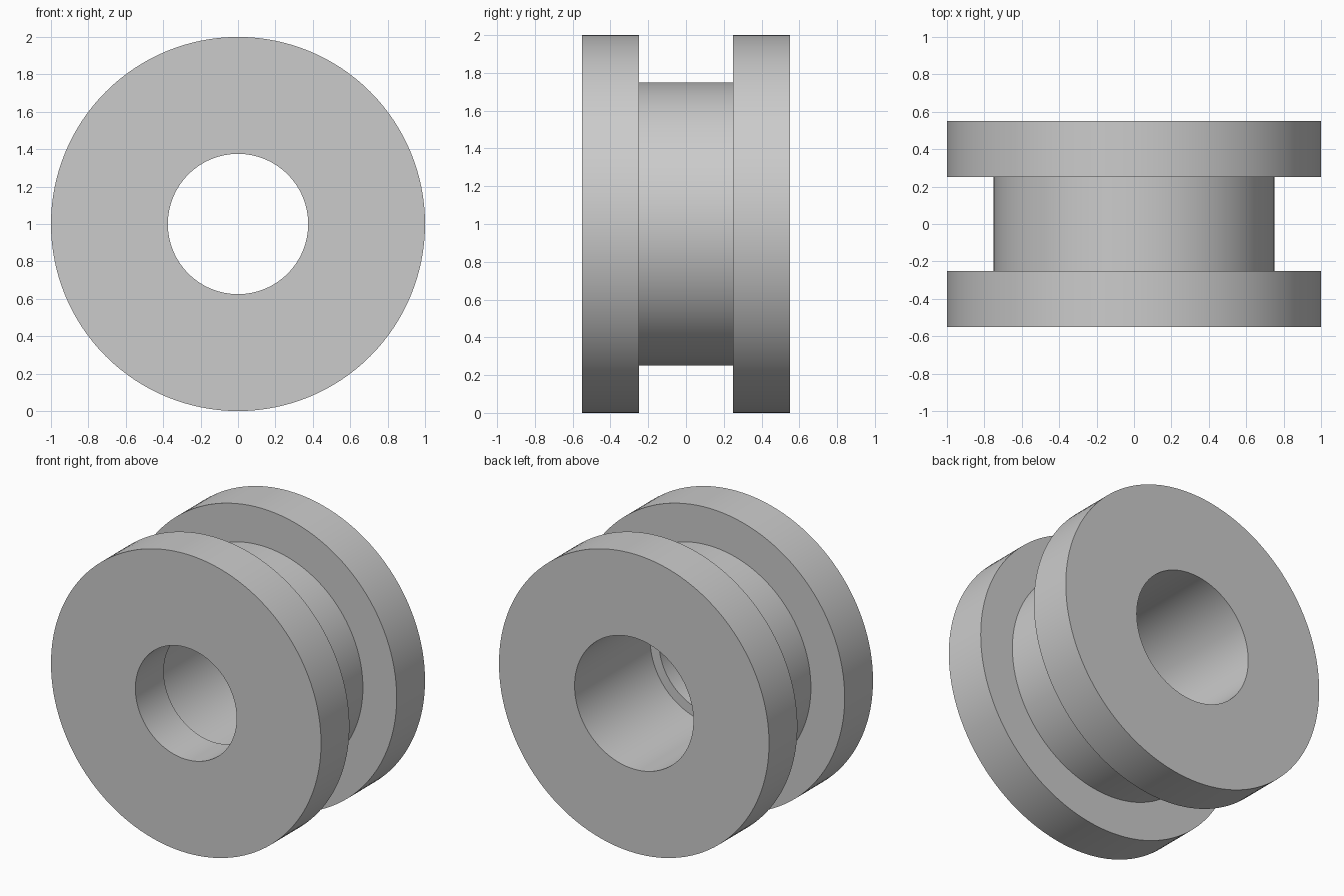
import bpy
import bmesh
import math
from mathutils import Vector

cube = bpy.data.objects.get("Cube")
if cube:
    bpy.data.objects.remove(cube, do_unlink=True)

# Main dimensions
SEGMENTS = 128
FLANGE_R, HUB_R = 1.0, 0.75
SMALL_BORE_R, LARGE_BORE_R = 0.375, 0.44
END_Y, GROOVE_Y = 0.55, 0.25

# Plain grey material
grey = bpy.data.materials.new("plain_grey")
grey.use_nodes = True
colour = (0.6, 0.6, 0.6, 1.0)
grey.diffuse_color = colour
grey.node_tree.nodes["Principled BSDF"].inputs["Base Color"].default_value = colour


def lathe(name, profile, material):
    """Revolve a closed (radius, y) profile around the y axis."""
    bm = bmesh.new()
    verts = [bm.verts.new((r, y, 0)) for r, y in profile]
    edges = [bm.edges.new((v, verts[i - 1])) for i, v in enumerate(verts)]
    bmesh.ops.spin(bm, geom=verts + edges, cent=(0, 0, 0), axis=(0, 1, 0),
                   angle=math.tau, steps=SEGMENTS, use_duplicate=False)
    bmesh.ops.remove_doubles(bm, verts=bm.verts[:], dist=0.0001)
    bmesh.ops.recalc_face_normals(bm, faces=bm.faces[:])
    bmesh.ops.translate(bm, verts=bm.verts[:], vec=Vector((0, 0, FLANGE_R)))
    mesh = bpy.data.meshes.new(name)
    bm.to_mesh(mesh)
    bm.free()
    mesh.materials.append(material)
    obj = bpy.data.objects.new(name, mesh)
    bpy.context.collection.objects.link(obj)
    bpy.ops.object.select_all(action="DESELECT")
    obj.select_set(True)
    bpy.context.view_layer.objects.active = obj
    bpy.ops.object.shade_smooth_by_angle(angle=math.radians(30))
    return obj


# Two flanges, recessed hub and stepped bore turned as one body
lathe("grooved_bushing", [
    (SMALL_BORE_R, -END_Y), (FLANGE_R, -END_Y),
    (FLANGE_R, -GROOVE_Y), (HUB_R, -GROOVE_Y),
    (HUB_R, GROOVE_Y), (FLANGE_R, GROOVE_Y),
    (FLANGE_R, END_Y), (LARGE_BORE_R, END_Y),
    (LARGE_BORE_R, -GROOVE_Y), (SMALL_BORE_R, -GROOVE_Y),
], grey)
